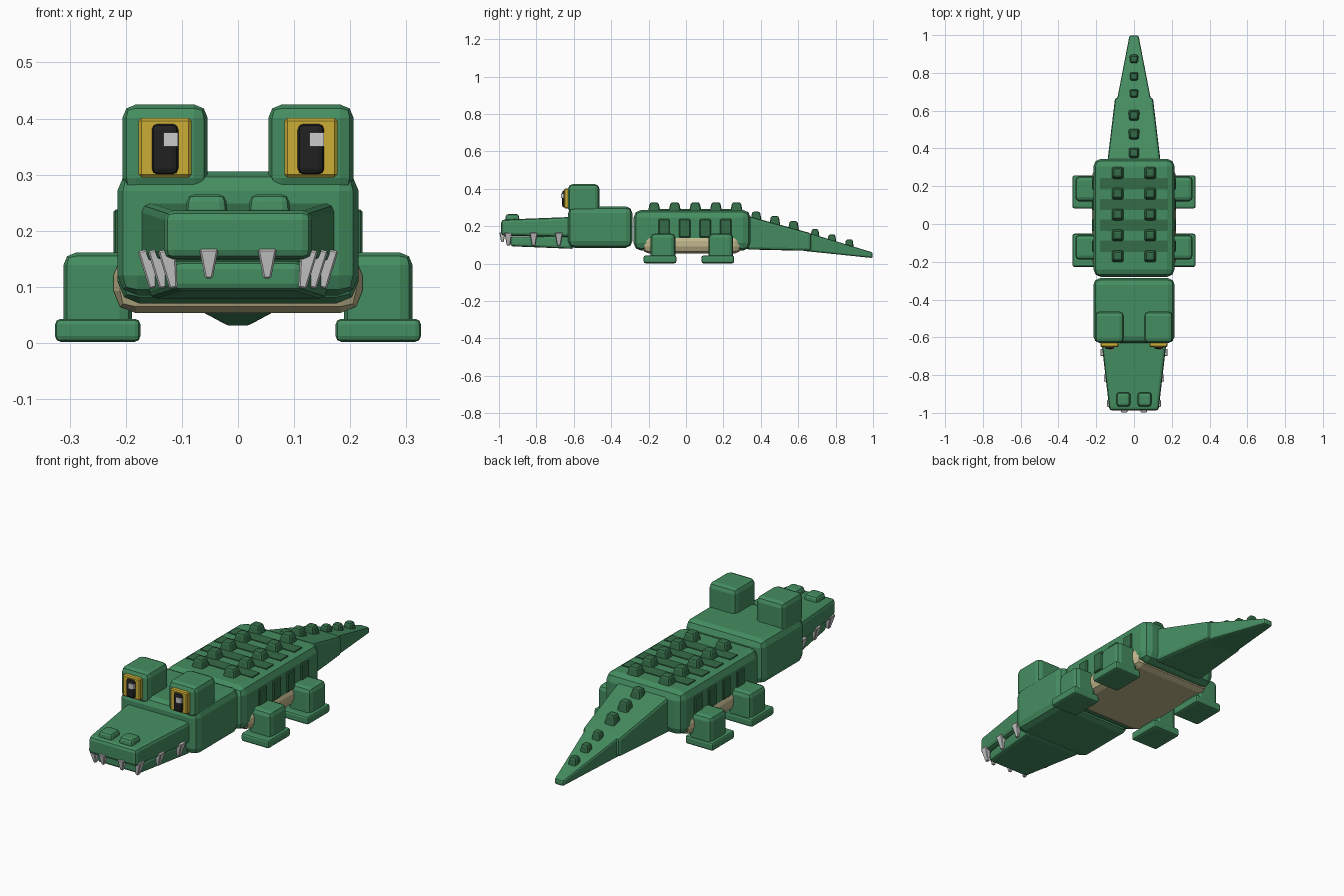
import bpy
import bmesh
from math import radians
from mathutils import Matrix, Vector

if "Cube" in bpy.data.objects:
    bpy.data.objects.remove(bpy.data.objects["Cube"], do_unlink=True)


def material(name, rgb):
    m = bpy.data.materials.new(name)
    m.use_nodes = True
    color = (*rgb, 1)
    m.diffuse_color = color
    m.node_tree.nodes["Principled BSDF"].inputs["Base Color"].default_value = color
    return m


GREEN = material("skin green", (0.06, 0.27, 0.12))
DARK = material("scale dark green", (0.035, 0.15, 0.063))
TAN = material("belly tan", (0.54, 0.48, 0.27))
YELLOW = material("eye yellow", (0.6, 0.42, 0.035))
BLACK = material("pupil black", (0.015, 0.015, 0.015))
WHITE = material("tooth white", (0.6, 0.6, 0.6))


def finish(name, bm, mat, bevel, segments=2):
    """Soften the edges and turn the mesh into an object."""
    bmesh.ops.recalc_face_normals(bm, faces=bm.faces)
    if bevel:
        bmesh.ops.bevel(bm, geom=bm.edges[:], offset=bevel, segments=segments,
                        profile=0.5, affect='EDGES', clamp_overlap=True)
    mesh = bpy.data.meshes.new(name)
    bm.to_mesh(mesh)
    bm.free()
    mesh.materials.append(mat)
    ob = bpy.data.objects.new(name, mesh)
    bpy.context.collection.objects.link(ob)
    return ob


def block(name, mat, x, y, z, bevel=0.0, top=1.0, bottom=1.0, segments=2):
    """Box from x, y, z ranges; top and bottom scale its ends."""
    bm = bmesh.new()
    bmesh.ops.create_cube(bm, size=1)
    for v in bm.verts:
        s = top if v.co.z > 0 else bottom
        v.co = Vector(((x[0] + x[1]) / 2 + v.co.x * s * (x[1] - x[0]),
                       (y[0] + y[1]) / 2 + v.co.y * s * (y[1] - y[0]),
                       z[1] if v.co.z > 0 else z[0]))
    return finish(name, bm, mat, bevel, segments)


def taper(name, mat, front, back, bevel):
    """Box lofted between two (y, half width, low z, high z) ends."""
    bm = bmesh.new()
    bmesh.ops.create_cube(bm, size=1)
    for v in bm.verts:
        y, w, low, high = front if v.co.y < 0 else back
        v.co = Vector((w if v.co.x > 0 else -w, y, high if v.co.z > 0 else low))
    return finish(name, bm, mat, bevel)


def around(c, size):
    return (c - size / 2, c + size / 2)


# Trunk, belly and head
block("body", GREEN, (-0.215, 0.215), (-0.28, 0.345), (0.07, 0.287), 0.04)
block("belly", TAN, (-0.222, 0.222), (-0.235, 0.298), (0.053, 0.16), 0.04)
block("head", GREEN, (-0.215, 0.215), (-0.63, -0.287), (0.085, 0.306), 0.035)

# Jaws
taper("upper_snout", GREEN, (-0.988, 0.13, 0.15, 0.235), (-0.6, 0.175, 0.142, 0.25), 0.016)
taper("lower_jaw", GREEN, (-0.94, 0.115, 0.093, 0.145), (-0.6, 0.16, 0.079, 0.15), 0.013)

# Tail in two overlapping pieces
taper("tail_base", GREEN, (0.32, 0.142, 0.076, 0.258), (0.67, 0.1, 0.068, 0.162), 0.014)
taper("tail_tip", GREEN, (0.63, 0.095, 0.068, 0.172), (0.998, 0.024, 0.03, 0.06), 0.009)

# Dark bands over the back and down the flanks
for i in range(4):
    y = around(-0.117 + i * 0.11, 0.06)
    block(f"back_band_{i}", DARK, (-0.18, 0.18), y, (0.27, 0.291))
    for side, s in (("left", 1), ("right", -1)):
        block(f"{side}_flank_band_{i}", DARK, around(s * 0.212, 0.02), y, (0.14, 0.238), 0.004, segments=1)

# Scales on the back and the tail
for i in range(5):
    for side, s in (("left", 1), ("right", -1)):
        block(f"{side}_back_scale_{i}", DARK, around(s * 0.086, 0.07),
              around(-0.17 + i * 0.11, 0.07), (0.27, 0.328), 0.011, top=0.65)
tail_scales = ((0.375, 0.278), (0.475, 0.255), (0.575, 0.228),
               (0.69, 0.185), (0.78, 0.157), (0.873, 0.13))
for i, (y, top) in enumerate(tail_scales):
    size = 0.064 if i < 3 else 0.054
    block(f"tail_scale_{i}", DARK, around(0, size), around(y, size),
          (top - 0.065, top), 0.01, top=0.65)

for side, s in (("left", 1), ("right", -1)):
    # Raised eye, its pupil and glint
    c = s * 0.13
    block(f"{side}_eye_socket", GREEN, around(c, 0.152), (-0.63, -0.463), (0.27, 0.425), 0.024)
    block(f"{side}_eye", YELLOW, around(c, 0.094), (-0.652, -0.6), (0.295, 0.401), 0.005, segments=1)
    block(f"{side}_pupil", BLACK, around(c, 0.048), (-0.662, -0.63), (0.3, 0.391), 0.011)
    block(f"{side}_glint", WHITE, around(c + 0.01, 0.026), (-0.667, -0.655), (0.35, 0.375))

    # Nostril
    block(f"{side}_nostril", GREEN, around(s * 0.056, 0.076), (-0.967, -0.89), (0.225, 0.265), 0.013, top=0.9)

    # Teeth: one in front, three along the side leaning outward
    block(f"{side}_front_tooth", WHITE, around(s * 0.052, 0.034), (-0.998, -0.965),
          (0.115, 0.167), 0.003, bottom=0.4, segments=1)
    for i, (x, y) in enumerate(((0.121, -0.95), (0.139, -0.815), (0.157, -0.68))):
        tooth = block(f"{side}_side_tooth_{i}", WHITE, (-0.016, 0.016), (-0.02, 0.02),
                      (-0.035, 0.035), 0.003, bottom=0.45, segments=1)
        tooth.data.transform(Matrix.Translation((s * x, y, 0.132))
                             @ Matrix.Rotation(radians(s * 10), 4, 'Y'))

    # Legs and feet
    for end, y in (("front", -0.139), ("back", 0.17)):
        block(f"{side}_{end}_leg", GREEN, around(s * 0.25, 0.122),
              around(y + 0.016, 0.132), (0.02, 0.161), 0.022)
        block(f"{side}_{end}_foot", GREEN, around(s * 0.25, 0.152),
              around(y, 0.175), (0.002, 0.043), 0.01)
